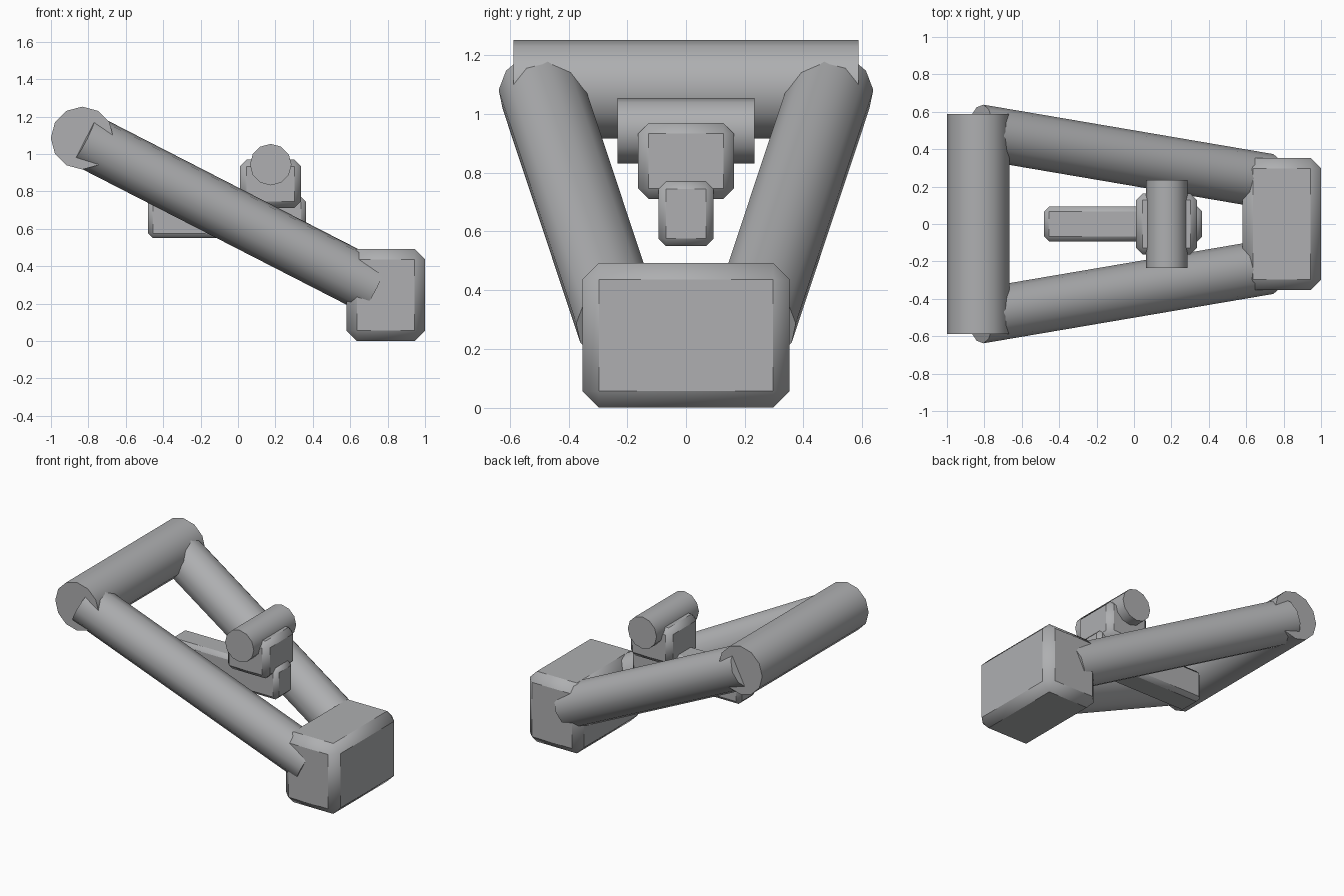
import bpy
from mathutils import Vector

if "Cube" in bpy.data.objects:
    bpy.data.objects.remove(bpy.data.objects["Cube"])

# Dark grey metal shared by all parts
metal = bpy.data.materials.new("dark_metal")
metal.diffuse_color = (0.425, 0.43, 0.44, 1.0)
metal.use_nodes = True
metal.node_tree.nodes["Principled BSDF"].inputs["Base Color"].default_value = metal.diffuse_color


def finish(ob, name):
    ob.name = name
    ob.data.materials.append(metal)
    bpy.ops.object.select_all(action='DESELECT')
    ob.select_set(True)
    bpy.context.view_layer.objects.active = ob
    # facets blend, 45 degree chamfer borders and caps stay crisp
    bpy.ops.object.shade_smooth_by_angle(angle=0.7)


def tube(name, a, b, radius):
    a, b = Vector(a), Vector(b)
    d = b - a
    bpy.ops.mesh.primitive_cylinder_add(vertices=12, radius=radius, depth=d.length,
                                        location=(a + b) / 2,
                                        rotation=d.to_track_quat('Z', 'Y').to_euler())
    finish(bpy.context.object, name)


def chamfered_box(name, lo, hi, chamfer):
    lo, hi = Vector(lo), Vector(hi)
    bpy.ops.mesh.primitive_cube_add(size=1, location=(lo + hi) / 2)
    ob = bpy.context.object
    ob.scale = hi - lo
    bpy.ops.object.transform_apply(location=False, rotation=False, scale=True)
    mod = ob.modifiers.new("chamfer", 'BEVEL')
    mod.width = chamfer
    mod.segments = 1
    mod.limit_method = 'NONE'
    bpy.ops.object.modifier_apply(modifier=mod.name)
    finish(ob, name)


# Base block at the low end of the frame
chamfered_box("base_block", (0.58, -0.353, 0.0), (1.0, 0.353, 0.492), 0.056)

# Cross bar at the high end
tube("cross_bar", (-0.833, -0.588, 1.085), (-0.833, 0.588, 1.085), 0.168)

# Pair of sloping arms
for side, label in ((-1, "front"), (1, "back")):
    tube(label + "_arm", (-0.83, side * 0.493, 1.082), (0.72, side * 0.229, 0.287), 0.147)

# Central slider bar, its carrier block and roller
chamfered_box("slider_bar", (-0.48, -0.094, 0.55), (0.364, 0.094, 0.77), 0.026)
chamfered_box("carrier_block", (0.01, -0.163, 0.71), (0.337, 0.163, 0.97), 0.036)
tube("roller", (0.175, -0.234, 0.943), (0.175, 0.234, 0.943), 0.111)
